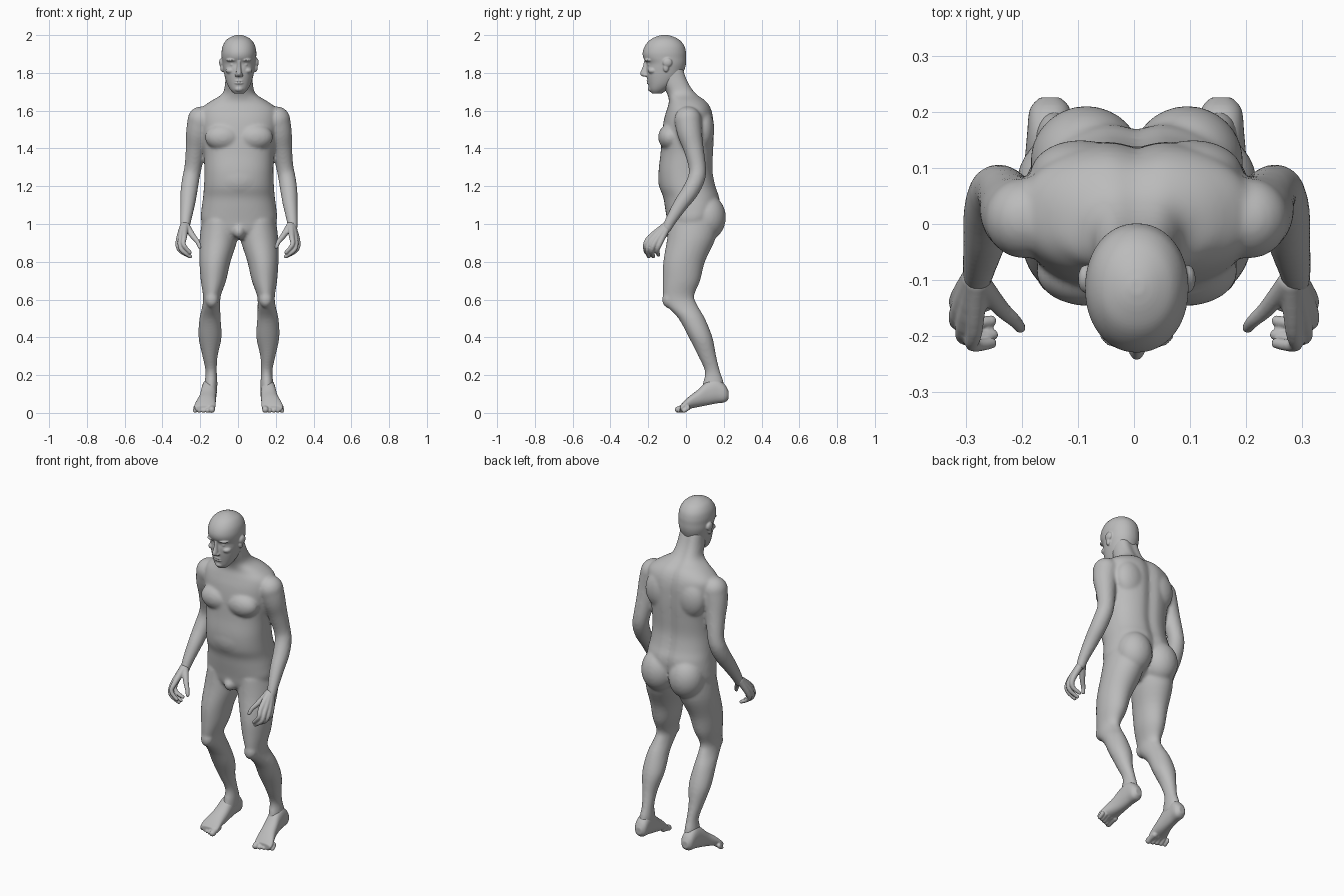
import bpy
import bmesh
from math import cos, sin, pi, exp, copysign
from mathutils import Matrix, Vector

cube = bpy.data.objects.get("Cube")
if cube:
    bpy.data.objects.remove(cube, do_unlink=True)

# One plain grey for the whole figure
skin = bpy.data.materials.new("plain grey")
skin.use_nodes = True
grey = (0.5, 0.5, 0.5, 1)
skin.diffuse_color = grey
skin.node_tree.nodes["Principled BSDF"].inputs["Base Color"].default_value = grey


def smooth_rows(rows, steps=4):
    """Add in-between rows along a Catmull-Rom spline."""
    rows = [Vector(row) for row in rows]
    result = []
    for i in range(len(rows) - 1):
        before, start, end = rows[max(i - 1, 0)], rows[i], rows[i + 1]
        after = rows[min(i + 2, len(rows) - 1)]
        slope_in, slope_out = (end - before) / 2, (after - start) / 2
        for step in range(steps):
            t = step / steps
            turn = end - start
            result.append(start + slope_in * t
                          + (3 * turn - 2 * slope_in - slope_out) * t ** 2
                          + (slope_in + slope_out - 2 * turn) * t ** 3)
    return result + [rows[-1]]


def loft(bm, sections, power=2.0, groove=0.0, count=48):
    """Skin rounded sections, each a centre and two half axes."""
    rings = []
    for centre, u, v in sections:
        ring = []
        for k in range(count):
            angle = 2 * pi * k / count
            a, b = cos(angle), sin(angle)
            a = copysign(abs(a) ** (2 / power), a)
            b = copysign(abs(b) ** (2 / power), b)
            point = centre + u * a + v * b
            if groove and b > 0:
                point.y -= groove * exp(-(point.x / 0.03) ** 2)
            ring.append(bm.verts.new(point))
        rings.append(ring)
    for low, high in zip(rings, rings[1:]):
        for k in range(count):
            n = (k + 1) % count
            bm.faces.new((low[k], low[n], high[n], high[k]))
    bm.faces.new(rings[0])
    bm.faces.new(rings[-1])


def upright(bm, rows, side=1, **options):
    """Loft level sections given as height, x, front, back, half width."""
    loft(bm, [(Vector((x * side, (front + back) / 2, z)),
               Vector((width, 0, 0)), Vector((0, (back - front) / 2, 0)))
              for z, x, front, back, width in smooth_rows(rows)], **options)


def ball(bm, place, size, side=1):
    x, y, z = place
    matrix = Matrix.Translation((x * side, y, z)) @ Matrix.Diagonal((*size, 1))
    bmesh.ops.create_uvsphere(bm, u_segments=32, v_segments=20, radius=1, matrix=matrix)


def tube(bm, rows, side=1):
    """Round limb through x, y, z, radius rows, with round ends."""
    rows = smooth_rows(rows)
    points = [Vector((x * side, y, z)) for x, y, z, radius in rows]
    sections = []
    for i, point in enumerate(points):
        along = points[min(i + 1, len(points) - 1)] - points[max(i - 1, 0)]
        u = along.cross(Vector((1, 0, 0))).normalized()
        v = along.cross(u).normalized()
        radius = rows[i][3]
        sections.append((point, u * radius, v * radius))
    loft(bm, sections, count=20)
    for row in (rows[0], rows[-1]):
        ball(bm, row[:3], [row[3]] * 3, side)


def finish(bm, name, voxel, rounds, shift=0.0):
    """Fuse the overlapping masses into one smooth skin."""
    bmesh.ops.recalc_face_normals(bm, faces=bm.faces)
    mesh = bpy.data.meshes.new(name)
    bm.to_mesh(mesh)
    bm.free()
    mesh.materials.append(skin)
    part = bpy.data.objects.new(name, mesh)
    part.location.x = shift
    bpy.context.collection.objects.link(part)
    fuse = part.modifiers.new("fuse", "REMESH")
    fuse.mode = "VOXEL"
    fuse.voxel_size = voxel
    fuse.use_smooth_shade = True
    soften = part.modifiers.new("soften", "SMOOTH")
    soften.factor = 0.5
    soften.iterations = rounds


SIDES = (("left", 1), ("right", -1))

# Torso and neck
body = bmesh.new()
upright(body, [
    (.92, 0, -.06, .08, .09), (.96, 0, -.09, .13, .17), (1.02, 0, -.1, .16, .2),
    (1.08, 0, -.11, .18, .198), (1.14, 0, -.12, .18, .19), (1.2, 0, -.14, .16, .185),
    (1.28, 0, -.145, .145, .182), (1.37, 0, -.135, .147, .185),
    (1.44, 0, -.13, .15, .195), (1.5, 0, -.125, .15, .205),
    (1.56, 0, -.115, .147, .21), (1.61, 0, -.1, .135, .2),
    (1.65, 0, -.09, .11, .15), (1.69, 0, -.1, .06, .088),
    (1.75, 0, -.13, .02, .073), (1.83, 0, -.15, -.01, .068)],
    power=2.3, groove=.014, count=64)
ball(body, (0, -.06, 1.24), (.15, .088, .12))
ball(body, (0, -.08, .96), (.032, .035, .036))

for name, side in SIDES:
    # Chest, shoulder blades and buttocks
    ball(body, (.085, -.085, 1.46), (.095, .062, .07), side)
    ball(body, (.1, .09, 1.5), (.09, .06, .11), side)
    ball(body, (.09, .113, 1.035), (.1, .098, .12), side)
    # Arm
    tube(body, [
        (.2, .01, 1.55, .072), (.215, .02, 1.48, .066), (.228, .04, 1.4, .054),
        (.243, .06, 1.3, .046), (.255, .055, 1.24, .046), (.265, .02, 1.17, .045),
        (.272, -.03, 1.1, .039), (.282, -.08, 1.02, .03), (.285, -.1, .98, .026)], side)
    # Leg
    upright(body, [
        (1.02, .1, -.09, .17, .095), (.92, .108, -.1, .155, .1),
        (.8, .127, -.12, .1, .082), (.7, .135, -.123, .075, .067),
        (.62, .143, -.12, .043, .047), (.57, .146, -.105, .06, .047),
        (.5, .153, -.04, .1, .056), (.4, .153, .015, .14, .061),
        (.3, .153, .065, .16, .04), (.22, .147, .1, .18, .03),
        (.16, .148, .09, .2, .034), (.11, .15, .08, .2, .034)], side)
    ball(body, (.143, -.09, .6), (.036, .037, .045), side)
finish(body, "body", .008, 8, .005)

# Skull and jaw
head = bmesh.new()
upright(head, [
    (1.69, 0, -.18, -.13, .025), (1.71, 0, -.193, -.1, .045),
    (1.74, 0, -.2, -.06, .062), (1.78, 0, -.207, -.025, .075),
    (1.82, 0, -.21, -.007, .083), (1.85, 0, -.209, 0, .088),
    (1.88, 0, -.226, .001, .091), (1.91, 0, -.229, 0, .092),
    (1.945, 0, -.216, -.01, .085), (1.975, 0, -.19, -.035, .066),
    (1.993, 0, -.155, -.07, .037), (2.001, 0, -.125, -.1, .012)], power=2.1)
# Nose, lips and chin
upright(head, [
    (1.865, 0, -.222, -.19, .009), (1.83, 0, -.23, -.19, .011),
    (1.8, 0, -.243, -.19, .015), (1.786, 0, -.238, -.19, .016),
    (1.78, 0, -.225, -.19, .01)])
for height in (1.758, 1.746):
    ball(head, (0, -.192, height), (.027, .017, .006))
ball(head, (0, -.18, 1.715), (.025, .022, .017))
for name, side in SIDES:
    # Brow, eye, cheek, nostril and ear
    ball(head, (.036, -.19, 1.868), (.032, .031, .01), side)
    ball(head, (.034, -.19, 1.843), (.014, .014, .008), side)
    ball(head, (.045, -.175, 1.812), (.026, .028, .018), side)
    ball(head, (.013, -.215, 1.788), (.009, .013, .008), side)
    ball(head, (.092, -.098, 1.855), (.013, .025, .024), side)
    ball(head, (.088, -.106, 1.828), (.011, .015, .024), side)
finish(head, "head", .004, 3, .005)

# Each finger runs from the wrist through knuckle and middle joint to the tip
FINGERS = [
    ((.28, -.108), (.285, -.19, .93), (.288, -.216, .89), (.255, -.213, .85)),
    ((.285, -.105), (.304, -.182, .915), (.3, -.205, .865), (.252, -.198, .828)),
    ((.288, -.1), (.316, -.162, .905), (.307, -.18, .86), (.255, -.173, .828)),
    ((.288, -.095), (.316, -.138, .9), (.303, -.152, .86), (.262, -.146, .837)),
    ((.275, -.105), (.238, -.15, .935), (.214, -.172, .905), (.203, -.185, .878))]

for name, side in SIDES:
    hand = bmesh.new()
    for wrist, knuckle, joint, tip in FINGERS:
        tube(hand, [(*wrist, .99, .02), (*knuckle, .015), (*joint, .012), (*tip, .01)], side)
    finish(hand, name + "_hand", .004, 3)

    # Foot: sections from heel to ball as y, x, sole, top, half width
    foot = bmesh.new()
    rows = smooth_rows([
        (.226, .153, .075, .115, .018), (.205, .153, .056, .15, .036),
        (.16, .155, .05, .18, .039), (.11, .158, .04, .165, .041),
        (.06, .164, .03, .12, .045), (.02, .172, .022, .09, .051),
        (-.01, .178, .012, .062, .056), (-.03, .18, .007, .04, .052)])
    loft(foot, [(Vector((x * side, y, (sole + top) / 2)), Vector((width, 0, 0)),
                 Vector((0, 0, (top - sole) / 2)))
                for y, x, sole, top, width in rows], power=2.3)
    # Toes, shrinking outwards
    for k in range(5):
        x, tip = .14 + .022 * k, -.042 + .008 * k
        radius = .017 if k == 0 else .013 - .0005 * k
        tube(foot, [(x, .01, .03, radius), (x + .001, tip + .02, .024, radius),
                    (x + .002, tip, radius, radius)], side)
    finish(foot, name + "_foot", .004, 3, .003)
